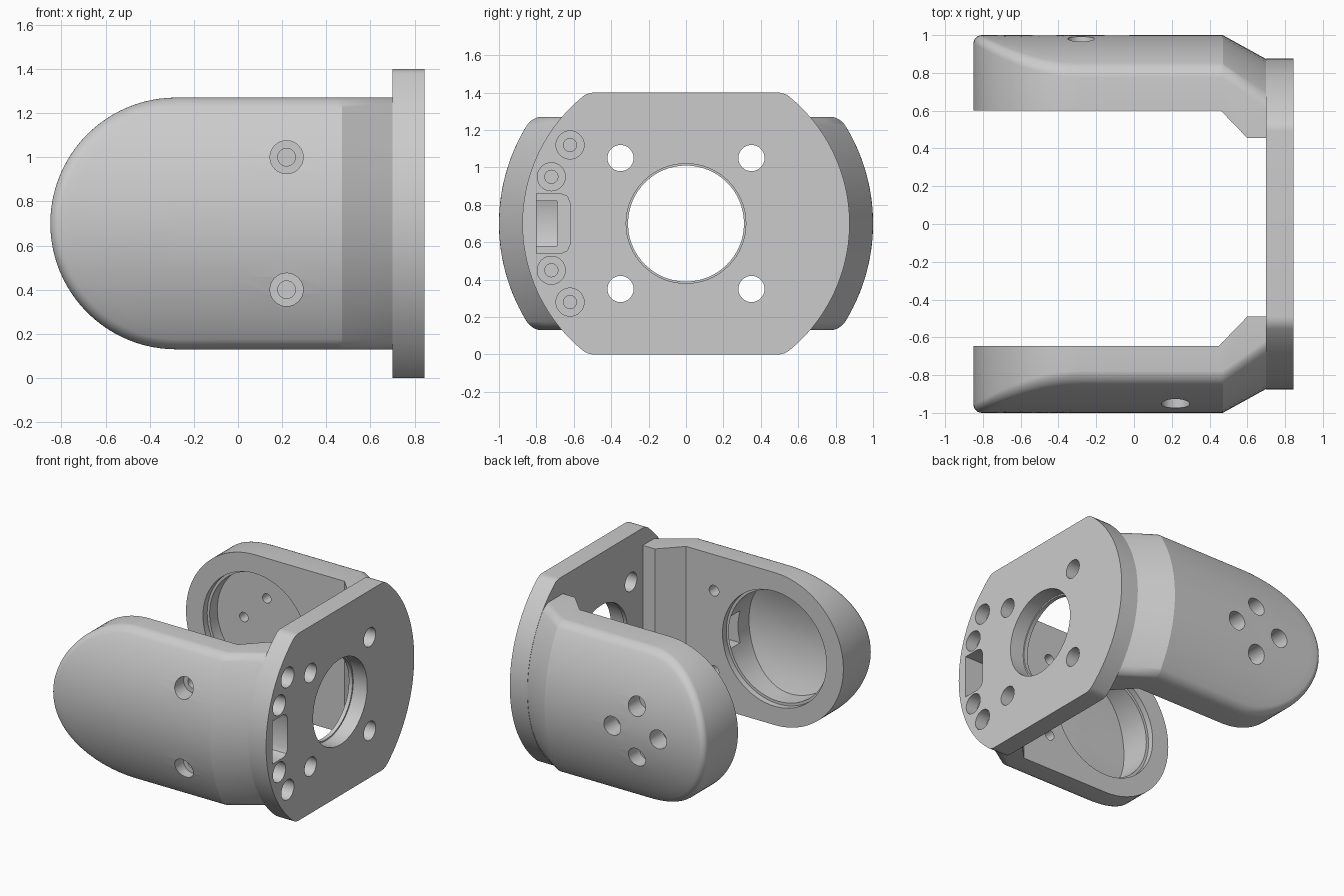
import bpy, bmesh, math
from mathutils import Matrix, Vector

if "Cube" in bpy.data.objects:
    bpy.data.objects.remove(bpy.data.objects["Cube"])

MID = 0.7            # height of the central axis; everything is built around it, then lifted
TIP_X, HALF = -0.28, 0.57


def make(name, bm):
    bmesh.ops.remove_doubles(bm, verts=bm.verts, dist=1e-5)
    bmesh.ops.recalc_face_normals(bm, faces=bm.faces)
    mesh = bpy.data.meshes.new(name)
    bm.to_mesh(mesh)
    bm.free()
    ob = bpy.data.objects.new(name, mesh)
    bpy.context.collection.objects.link(ob)
    return ob


def prism(name, pts, x0, x1):
    """Extrude a (y, z) outline along x."""
    bm = bmesh.new()
    face = bm.faces.new([bm.verts.new((x0, y, z)) for y, z in pts])
    ext = bmesh.ops.extrude_face_region(bm, geom=[face])["geom"]
    bmesh.ops.translate(bm, vec=(x1 - x0, 0, 0),
                        verts=[v for v in ext if isinstance(v, bmesh.types.BMVert)])
    return make(name, bm)


def lathe(name, steps, axis, centre, shape=None, n=32):
    """Turned cutter: (radius, coordinate) steps along x or y, closed at both ends."""
    bm = bmesh.new()
    rings = []
    for r, t in [(0, steps[0][1])] + steps + [(0, steps[-1][1])]:
        ring = []
        for i in range(n):
            a = math.tau * i / n
            u, w = centre[0] + r * math.cos(a), centre[1] + r * math.sin(a)
            p = Vector((t, u, w) if axis == "x" else (u, t, w))
            ring.append(bm.verts.new(shape(p) if shape else p))
        rings.append(ring)
    for a, b in zip(rings, rings[1:]):
        for i in range(n):
            j = (i + 1) % n
            bm.faces.new((a[i], a[j], b[j], b[i]))
    return make(name, bm)


def boolean(target, other, op):
    mod = target.modifiers.new("cut", "BOOLEAN")
    mod.operation, mod.object, mod.solver = op, other, "EXACT"
    bpy.context.view_layer.objects.active = target
    bpy.ops.object.modifier_apply(modifier=mod.name)
    bpy.data.objects.remove(other)


def arm(name, side, y_in, y_foot, kink):
    """Rounded arm: turned outer skin, filleted rim, stepped-in foot."""
    fil = 0.045

    def outline(d):
        xs = [0.74, 0.7, 0.6, 0.47, kink, 0.2, -0.03]
        top = [(x, HALF - d) for x in xs]
        n = 48
        arc = [(TIP_X - (HALF - d) * math.sin(math.pi * i / n),
                (HALF - d) * math.cos(math.pi * i / n)) for i in range(n + 1)]
        return top + arc + [(x, -z) for x, z in reversed(top)]

    def inner(x):
        t = min(max((x - kink) / (0.6 - kink), 0), 1)
        return y_in + (y_foot - y_in) * t

    def outer(x, z):
        t = min(max((x - 0.47) / 0.23, 0), 1)
        return math.sqrt((1 - 0.127 * t) ** 2 - z * z)

    rings = [[(x, inner(x), z) for x, z in outline(d)] for d in (HALF, 0)]
    rim = [(fil * (1 - math.sin(f)), fil * (1 - math.cos(f)))
           for f in [math.pi / 2 * k / 6 for k in range(6, -1, -1)]]
    for d, drop in rim + [(d, 0) for d in (0.1, 0.17, 0.25, 0.33, 0.41, 0.49, HALF)]:
        rings.append([(x, outer(x, z) - drop, z) for x, z in outline(d)])

    bm = bmesh.new()
    vs = [[bm.verts.new((x, side * y, z)) for x, y, z in ring] for ring in rings]
    for a, b in zip(vs, vs[1:]):
        for i in range(len(a) - 1):
            bm.faces.new((a[i], a[i + 1], b[i + 1], b[i]))
    bmesh.ops.remove_doubles(bm, verts=bm.verts, dist=1e-5)
    bmesh.ops.holes_fill(bm, edges=[e for e in bm.edges if e.is_boundary], sides=0)
    return make(name, bm)


# Flange plate: disc with flat top and bottom and rounded corners
R, f = 0.875, 0.1
cy, cz = math.sqrt((R - f) ** 2 - (MID - f) ** 2), MID - f
ang = math.atan2(cz, cy)
quarter = [(R * math.cos(ang * i / 14), R * math.sin(ang * i / 14)) for i in range(15)]
for i in range(1, 7):
    a = ang + (math.pi / 2 - ang) * i / 6
    quarter.append((cy + f * math.cos(a), cz + f * math.sin(a)))
half = quarter + [(-y, z) for y, z in reversed(quarter)]
plate = half + [(y, -z) for y, z in reversed(half[1:-1])]
yoke = prism("yoke_bracket", plate, 0.70, 0.845)

# Two arms joined to the plate
boolean(yoke, arm("back_arm", 1, 0.60, 0.455, 0.46), "UNION")
boolean(yoke, arm("front_arm", -1, 0.645, 0.49, 0.45), "UNION")

# Plate bore, bolt holes and counterbored screws
cutters = [lathe("bore", [(0.31, 0.65), (0.31, 0.73), (0.32, 0.73), (0.32, 0.9)],
                 "x", (0, 0), n=64)]
for y in (-0.35, 0.35):
    for z in (-0.35, 0.35):
        cutters.append(lathe("bolt_hole", [(0.07, 0.6), (0.07, 0.9)], "x", (y, z)))
for y, z in ((-0.62, 0.42), (-0.72, 0.25)):
    for s in (1, -1):
        cutters.append(lathe("screw", [(0.035, 0.56), (0.035, 0.75), (0.075, 0.75), (0.075, 0.9)],
                             "x", (y, s * z)))

# Front arm: side screws and deep pocket with a floor following the outer skin
for z in (-0.3, 0.3):
    cutters.append(lathe("side_screw", [(0.04, -0.5), (0.04, -0.85), (0.075, -0.85), (0.075, -1.1)],
                         "y", (0.22, z)))


def curved_floor(p):
    return Vector((p.x, -math.sqrt(0.93 ** 2 - p.z ** 2), p.z)) if p.y < -0.8 else p


cutters.append(lathe("deep_pocket", [(0.43, -0.5), (0.43, -0.69), (0.41, -0.69)]
                     + [(r, -0.9) for r in (0.41, 0.33, 0.25, 0.17, 0.08)],
                     "y", (TIP_X, 0), curved_floor, 64))

# Back arm: shallow pocket and four counterbored holes
cutters.append(lathe("shallow_pocket", [(0.43, 0.5), (0.43, 0.65), (0.41, 0.65), (0.41, 0.74)],
                     "y", (TIP_X, 0), n=64))
for k in range(4):
    a = k * math.pi / 2
    c = (TIP_X + 0.19 * math.cos(a), 0.19 * math.sin(a))
    cutters.append(lathe("hub_screw", [(0.035, 0.5), (0.035, 0.85), (0.07, 0.85), (0.07, 1.1)],
                         "y", c))

# Cable channel from the plate into the deep pocket
slot = [(-0.8, -0.16), (-0.67, -0.16), (-0.635, -0.145), (-0.62, -0.11)]
cutters.append(prism("slot", slot + [(y, -z) for y, z in reversed(slot)], 0.57, 0.9))
duct = [(-0.8, -0.12), (-0.69, -0.12), (-0.69, 0.12), (-0.8, 0.12)]
cutters.append(prism("duct", duct, 0.0, 0.6))

for c in cutters:
    boolean(yoke, c, "DIFFERENCE")

yoke.data.transform(Matrix.Translation((0, 0, MID)))
bpy.ops.object.select_all(action="DESELECT")
yoke.select_set(True)
bpy.context.view_layer.objects.active = yoke
bpy.ops.object.shade_smooth_by_angle(angle=math.radians(25))
